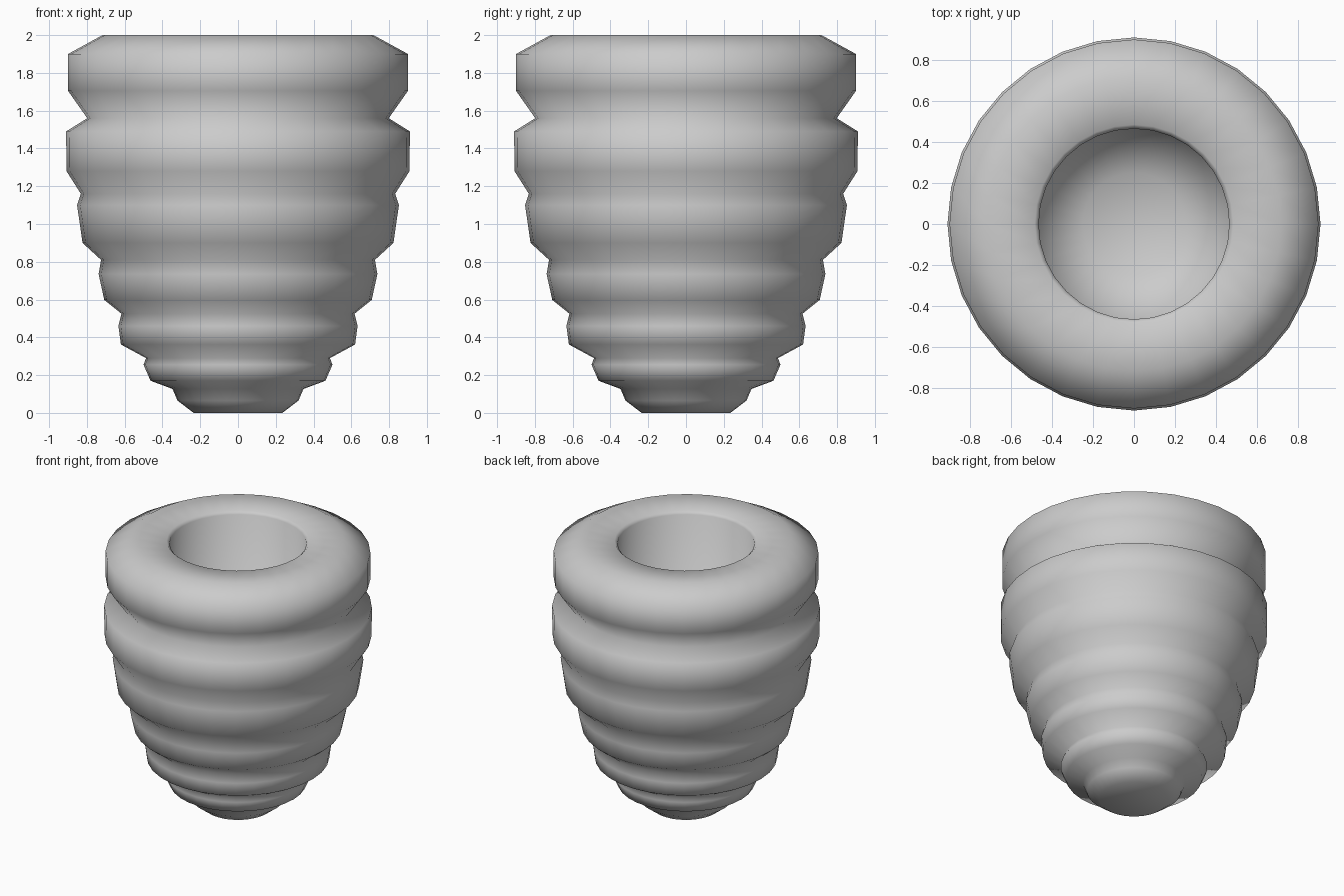
import bpy, bmesh, math

if "Cube" in bpy.data.objects:
    bpy.data.objects.remove(bpy.data.objects["Cube"])

SIDES = 32

# Outer ribbed profile (radius, height), bottom to top
outer = [(0.235, 0), (0.32, 0.065), (0.347, 0.127), (0.463, 0.17), (0.50, 0.255),
         (0.487, 0.29), (0.62, 0.362), (0.633, 0.46), (0.617, 0.525), (0.708, 0.598),
         (0.738, 0.735), (0.725, 0.81), (0.823, 0.90), (0.852, 1.10), (0.832, 1.16),
         (0.908, 1.28), (0.91, 1.49), (0.798, 1.56), (0.90, 1.705), (0.90, 1.90),
         (0.717, 2.0)]
# Rim, straight hole and rounded floor
inner = [(0.485, 1.985), (0.465, 1.965), (0.465, 1.25), (0.25, 1.14)]


def lathe(name, profile, floor_z):
    bm = bmesh.new()
    rings = []
    for r, z in profile:
        rings.append([bm.verts.new((r * math.cos(2 * math.pi * i / SIDES),
                                    r * math.sin(2 * math.pi * i / SIDES), z))
                      for i in range(SIDES)])
    for a, b in zip(rings, rings[1:]):
        for i in range(SIDES):
            j = (i + 1) % SIDES
            bm.faces.new((a[i], a[j], b[j], b[i]))
    # Base cap and fan for the floor of the hole
    bm.faces.new(rings[0][::-1])
    centre = bm.verts.new((0, 0, floor_z))
    for i in range(SIDES):
        bm.faces.new((rings[-1][i], rings[-1][(i + 1) % SIDES], centre))
    for f in bm.faces:
        f.smooth = True
    mesh = bpy.data.meshes.new(name)
    bm.to_mesh(mesh)
    bm.free()
    obj = bpy.data.objects.new(name, mesh)
    bpy.context.collection.objects.link(obj)
    return obj


lathe("ribbed_pot", outer + inner, 1.10)
